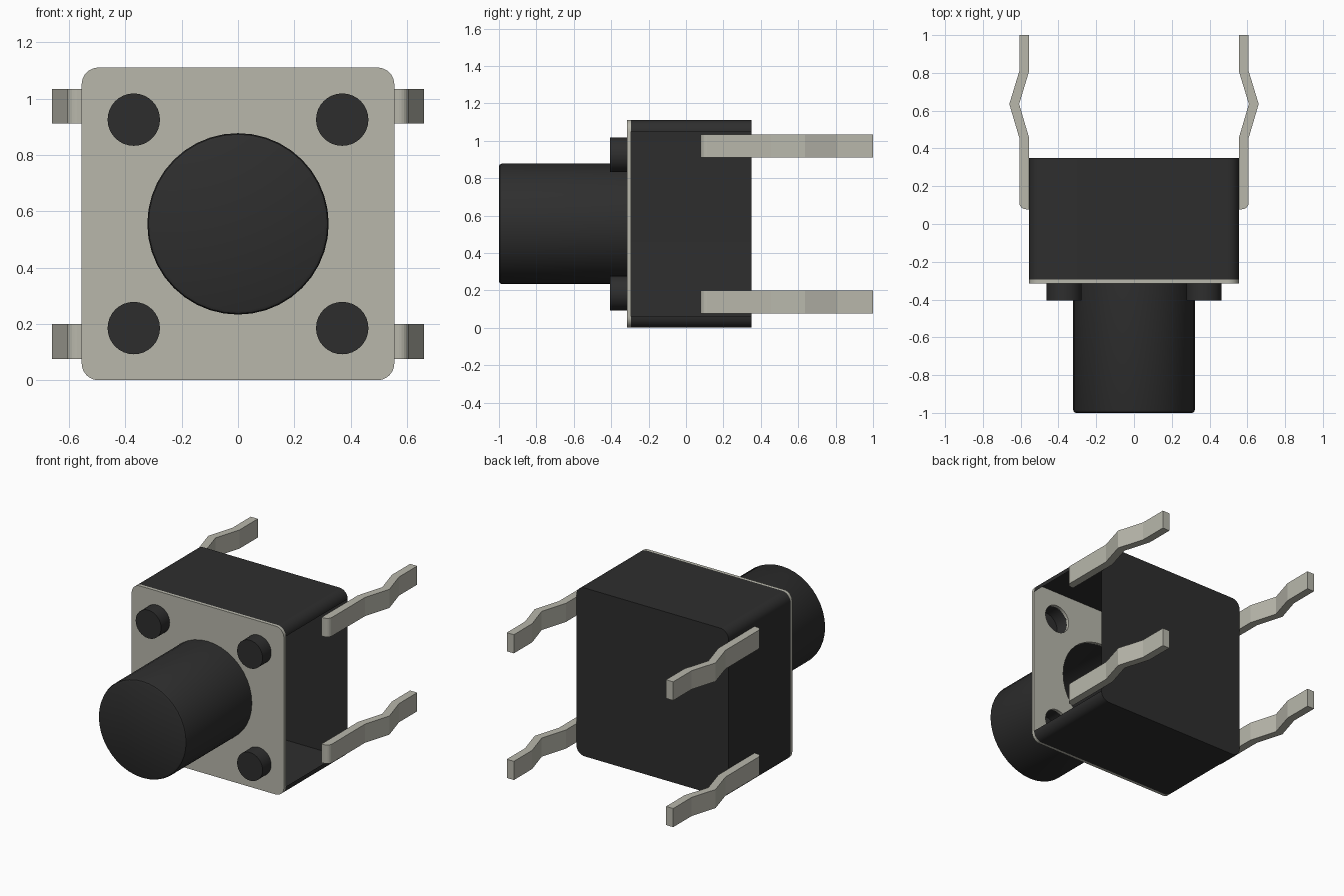
import bpy, bmesh, math
from mathutils import Matrix

cube = bpy.data.objects.get("Cube")
if cube:
    bpy.data.objects.remove(cube, do_unlink=True)


def material(name, rgb):
    m = bpy.data.materials.new(name)
    m.use_nodes = True
    m.diffuse_color = (*rgb, 1)
    m.node_tree.nodes["Principled BSDF"].inputs["Base Color"].default_value = (*rgb, 1)
    return m


BLACK = material("black plastic", (0.027, 0.027, 0.027))
METAL = material("pale metal", (0.48, 0.475, 0.41))

HALF, CORNER, MID = 0.555, 0.06, 0.556
FRONT, SEAM, BACK = -0.315, -0.295, 0.35
KNOB_R, STUD_R, STUD_OFF = 0.322, 0.093, 0.37
STUDS = [(sx * STUD_OFF, MID + sz * STUD_OFF) for sx in (-1, 1) for sz in (-1, 1)]
# Turns a flat outline (x, y) with depth z into (x, -depth, height)
UPRIGHT = Matrix.Rotation(math.pi / 2, 4, 'X')


def circle(cx, cy, r, n):
    return [(cx + r * math.cos(math.tau * i / n), cy + r * math.sin(math.tau * i / n))
            for i in range(n)]


def rounded_square():
    pts, c = [], HALF - CORNER
    for q, (sx, sy) in enumerate(((1, 1), (-1, 1), (-1, -1), (1, -1))):
        for i in range(9):
            a = math.pi / 2 * (q + i / 8)
            pts.append((sx * c + CORNER * math.cos(a), MID + sy * c + CORNER * math.sin(a)))
    return pts


def finish(name, bm, mat, smooth=True):
    mesh = bpy.data.meshes.new(name)
    bm.to_mesh(mesh)
    bm.free()
    mesh.materials.append(mat)
    ob = bpy.data.objects.new(name, mesh)
    bpy.context.collection.objects.link(ob)
    if smooth:
        bpy.ops.object.select_all(action='DESELECT')
        ob.select_set(True)
        bpy.context.view_layer.objects.active = ob
        bpy.ops.object.shade_smooth_by_angle(angle=math.radians(35))
    return ob


def shell(rings, cap=True):
    """Skin matching rings of points, closing the last one."""
    bm = bmesh.new()
    loops = [[bm.verts.new(p) for p in ring] for ring in rings]
    n = len(loops[0])
    for a, b in zip(loops, loops[1:]):
        for i in range(n):
            j = (i + 1) % n
            bm.faces.new((a[i], a[j], b[j], b[i]))
    if cap:
        bm.faces.new(loops[-1])
    bmesh.ops.recalc_face_normals(bm, faces=bm.faces)
    return bm


# Housing: hollow, open at the front and on the flat +x side
outline = rounded_square()
bm = shell([[(x, y, z) for x, z in outline] for y in (SEAM, BACK)])
side = [f for f in bm.faces
        if f.calc_center_median().x > HALF - 0.001 and f.calc_area() > 0.2]
bmesh.ops.delete(bm, geom=side, context='FACES_ONLY')
finish("housing", bm, BLACK)

# Cover plate with holes for the button and studs
curve = bpy.data.curves.new("plate_outline", 'CURVE')
curve.dimensions = '2D'
curve.fill_mode = 'BOTH'
curve.extrude = (SEAM - FRONT) / 2
for pts in [outline, circle(0, MID, KNOB_R, 40)] + [circle(x, z, STUD_R, 32) for x, z in STUDS]:
    s = curve.splines.new('POLY')
    s.points.add(len(pts) - 1)
    for p, (x, y) in zip(s.points, pts):
        p.co = (x, y, 0, 1)
    s.use_cyclic_u = True
temp = bpy.data.objects.new("plate_outline", curve)
bpy.context.collection.objects.link(temp)
bm = bmesh.new()
bm.from_mesh(temp.to_mesh())
temp.to_mesh_clear()
bpy.data.objects.remove(temp, do_unlink=True)
bmesh.ops.remove_doubles(bm, verts=bm.verts, dist=0.0001)
bm.transform(Matrix.Translation((0, (FRONT + SEAM) / 2, 0)) @ UPRIGHT)
bmesh.ops.recalc_face_normals(bm, faces=bm.faces)
finish("cover_plate", bm, METAL)


# Button and studs: cups open at the back
def cup(name, x, z, profile, n):
    finish(name, shell([[(px, y, pz) for px, pz in circle(x, z, r, n)]
                        for r, y in profile]), BLACK)


cup("button", 0, MID, [(KNOB_R, FRONT + 0.005), (KNOB_R, -0.985),
                       (KNOB_R - 0.004, -0.995), (KNOB_R - 0.014, -1)], 40)
for x, z in STUDS:
    cup("stud", x, z, [(STUD_R, FRONT + 0.005), (STUD_R, -0.405)], 32)

# Legs: bent strips with a rounded outer corner at the root
T, R, ROOT, TIP = 0.052, 0.035, 0.078, 1.0
inner = [(HALF, ROOT), (HALF, 0.455), (HALF + 0.053, 0.635), (HALF, 0.81), (HALF, TIP)]
outer = [(x + T, y) for x, y in reversed(inner[1:])]
root = [(HALF + T - R + R * math.cos(a), ROOT + R - R * math.sin(a))
        for a in (math.pi / 2 * i / 6 for i in range(7))]
strip = inner + outer + root
for s, side_name in ((1, "left"), (-1, "right")):
    for z, level in ((0.077, "lower"), (0.912, "upper")):
        bm = shell([[(s * x, y, h) for x, y in strip] for h in (z, z + 0.123)])
        bmesh.ops.holes_fill(bm, edges=bm.edges)
        bmesh.ops.recalc_face_normals(bm, faces=bm.faces)
        finish(f"{side_name}_{level}_leg", bm, METAL, smooth=False)
